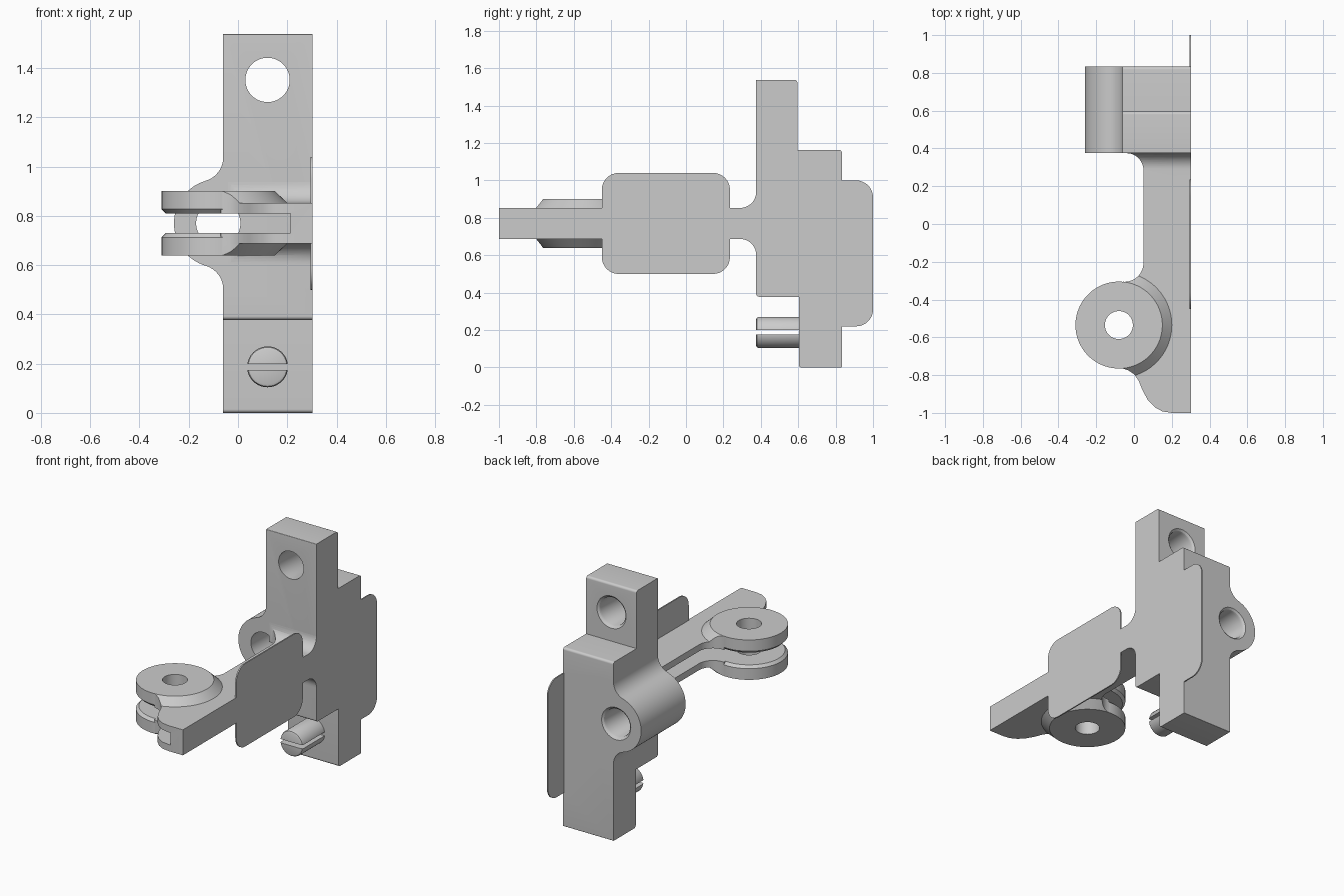
import bpy, bmesh, math
from mathutils import Vector

if "Cube" in bpy.data.objects:
    bpy.data.objects.remove(bpy.data.objects["Cube"])

metal = bpy.data.materials.new("grey_metal")
metal.diffuse_color = (0.60, 0.60, 0.60, 1)
metal.use_nodes = True
metal.node_tree.nodes["Principled BSDF"].inputs["Base Color"].default_value = metal.diffuse_color


def finish(name, bm):
    bmesh.ops.remove_doubles(bm, verts=bm.verts, dist=1e-5)
    bmesh.ops.recalc_face_normals(bm, faces=bm.faces)
    mesh = bpy.data.meshes.new(name)
    bm.to_mesh(mesh)
    bm.free()
    mesh.materials.append(metal)
    ob = bpy.data.objects.new(name, mesh)
    bpy.context.collection.objects.link(ob)
    return ob


def prism(name, pts, axis, a, b):
    """Extrude a closed profile along an axis from a to b."""
    place = {"x": lambda u, v, w: (w, u, v), "y": lambda u, v, w: (u, w, v),
             "z": lambda u, v, w: (u, v, w)}[axis]
    bm = bmesh.new()
    lo = [bm.verts.new(place(u, v, a)) for u, v in pts]
    hi = [bm.verts.new(place(u, v, b)) for u, v in pts]
    bm.faces.new(lo)
    bm.faces.new(hi)
    n = len(pts)
    for i in range(n):
        j = (i + 1) % n
        bm.faces.new((lo[i], lo[j], hi[j], hi[i]))
    return finish(name, bm)


def lathe(name, profile, centre, axis, n=64):
    """Spin (radius, position) pairs about an axis; ends are capped."""
    bm = bmesh.new()
    rings = []
    for r, h in profile:
        ring = []
        for i in range(n):
            t = math.tau * i / n
            u, v = centre[0] + r * math.cos(t), centre[1] + r * math.sin(t)
            ring.append(bm.verts.new((u, v, h) if axis == "z" else (u, h, v)))
        rings.append(ring)
    for p, q in zip(rings, rings[1:]):
        for i in range(n):
            j = (i + 1) % n
            bm.faces.new((p[i], p[j], q[j], q[i]))
    bm.faces.new(rings[0])
    bm.faces.new(rings[-1])
    return finish(name, bm)


def combine(ob, other, op):
    """Apply a boolean and discard the second solid."""
    mod = ob.modifiers.new("bool", "BOOLEAN")
    mod.operation, mod.object, mod.solver = op, other, "EXACT"
    bpy.context.view_layer.update()
    dg = bpy.context.evaluated_depsgraph_get()
    mesh = bpy.data.meshes.new_from_object(ob.evaluated_get(dg))
    ob.modifiers.clear()
    ob.data = mesh
    bpy.data.objects.remove(other)
    return ob


def arc(cx, cy, r, a0, a1, n=12):
    return [(cx + r * math.cos(math.radians(a0 + (a1 - a0) * i / n)),
             cy + r * math.sin(math.radians(a0 + (a1 - a0) * i / n))) for i in range(n + 1)]


def rounded(corners, n=8):
    """Polygon from (x, y, corner radius) with right-angled rounded corners."""
    out = []
    for i, (x, y, r) in enumerate(corners):
        p = Vector((x, y))
        if r == 0:
            out.append((x, y))
            continue
        d0 = (Vector(corners[i - 1][:2]) - p).normalized() * r
        d1 = (Vector(corners[(i + 1) % len(corners)][:2]) - p).normalized() * r
        for k in range(n + 1):
            t = math.pi / 2 * k / n
            q = p + d0 * (1 - math.sin(t)) + d1 * (1 - math.cos(t))
            out.append((q.x, q.y))
    return out


def smooth(ob):
    bpy.ops.object.select_all(action="DESELECT")
    ob.select_set(True)
    bpy.context.view_layer.objects.active = ob
    bpy.ops.object.shade_smooth_by_angle(angle=math.radians(30))


SIDE = 0.303            # flat side shared by body, arm and flanges
FRONT, BACK = 0.375, 0.833
MID = 0.77              # height of the arm's centre line

# Stepped body
body = prism("bracket_body", rounded([
    (FRONT, 0.378, .015), (0.603, 0.378, 0), (0.603, 0, .015), (BACK, 0, .004),
    (BACK, 1.163, .015), (0.595, 1.163, 0), (0.595, 1.538, .015), (FRONT, 1.538, .004)]),
    "x", -0.06, SIDE)

# Side barrel, blended into the body with fillets
bx, br, fr = -0.08, 0.18, 0.10
fx = -0.06 - fr
dz = math.sqrt((br + fr) ** 2 - (fx - bx) ** 2)
ang = math.degrees(math.atan2(dz, fx - bx))
outline = [(0.05, MID + dz)] + arc(fx, MID + dz, fr, 0, ang - 180) \
    + arc(bx, MID, br, ang, 360 - ang, 32)[1:-1] \
    + arc(fx, MID - dz, fr, 180 - ang, 0) + [(0.05, MID - dz)]
combine(body, prism("barrel", outline, "y", FRONT, BACK), "UNION")

# Thin back flange
combine(body, prism("back_flange", rounded([
    (0.70, 0.22, 0), (1.0, 0.22, .09), (1.0, 1.0, .09), (0.70, 1.0, 0)]),
    "x", SIDE - 0.008, SIDE), "UNION")

# Bores with softened rear rims
for centre, back in (((0.12, 1.352), 0.595), ((bx, MID), BACK)):
    combine(body, lathe("bore", [(0.09, 0.3), (0.09, back - 0.02), (0.094, back - 0.009),
                                 (0.105, back), (0.105, back + 0.03)], centre, "y"), "DIFFERENCE")

# Arm: plan outline trimmed by a side profile that flares at the root
fork = (-0.08, -0.535)
plan = arc(-0.04, 0.285, 0.09, 90, 0) + arc(-0.05, -0.206, 0.10, 0, -95) + [
    fork, (-0.07, -0.762), (-0.03, -0.775), (0, -0.795), (0.025, -0.83), (0.045, -0.88),
    (0.075, -0.935), (0.11, -0.97), (0.15, -0.992), (0.20, -1.0),
    (SIDE, -1.0), (SIDE, FRONT)]
top = MID + 0.083
bottom = MID - 0.083
flare = 0.085
profile = [(-1.1, bottom)] + arc(FRONT - flare, bottom - flare, flare, 90, 0) \
    + arc(FRONT - flare, top + flare, flare, 0, -90) + [(-1.1, top)]
arm = combine(prism("fork_arm", plan, "z", 0.5, 1.1),
              prism("side_profile", profile, "x", -0.5, 0.5), "INTERSECT")

# Conical collar where the arm meets the fork discs
collar = lathe("collar", [(0.23, MID - 0.13), (0.28, bottom), (0.28, top), (0.23, MID + 0.13)],
               fork, "z", 96)
combine(collar, prism("collar_trim", plan, "z", 0.5, 1.1), "INTERSECT")
combine(arm, collar, "UNION")

# Fork discs with chamfered inner edges, then the slot and pin hole
combine(arm, lathe("fork_discs", [
    (0.23, MID - 0.13), (0.23, MID - 0.057), (0.213, MID - 0.04),
    (0.213, MID + 0.04), (0.23, MID + 0.057), (0.23, MID + 0.13)], fork, "z", 96), "UNION")
combine(arm, prism("slot", [(-0.6, MID - 0.04), (0.213, MID - 0.04),
                            (0.213, MID + 0.04), (-0.6, MID + 0.04)],
                   "y", -1.2, 0.5), "DIFFERENCE")
combine(arm, lathe("pin_hole", [(0.074, 0.4), (0.074, 1.2)], fork, "z"), "DIFFERENCE")

# Thin middle flange on the arm
combine(arm, prism("arm_flange", rounded([
    (-0.45, 0.50, .09), (0.235, 0.50, .09), (0.235, 1.04, .09), (-0.45, 1.04, .09)]),
    "x", SIDE - 0.008, SIDE), "UNION")

# Slotted peg under the body's front step
peg = lathe("slotted_peg", [(0.07, FRONT), (0.079, FRONT + 0.004), (0.083, FRONT + 0.013),
                            (0.083, 0.603)], (0.12, 0.187), "y")
combine(peg, prism("peg_slot", [(0, 0.175), (0.3, 0.175), (0.3, 0.199), (0, 0.199)],
                   "y", 0.3, 0.7), "DIFFERENCE")

for ob in (body, arm, peg):
    smooth(ob)
